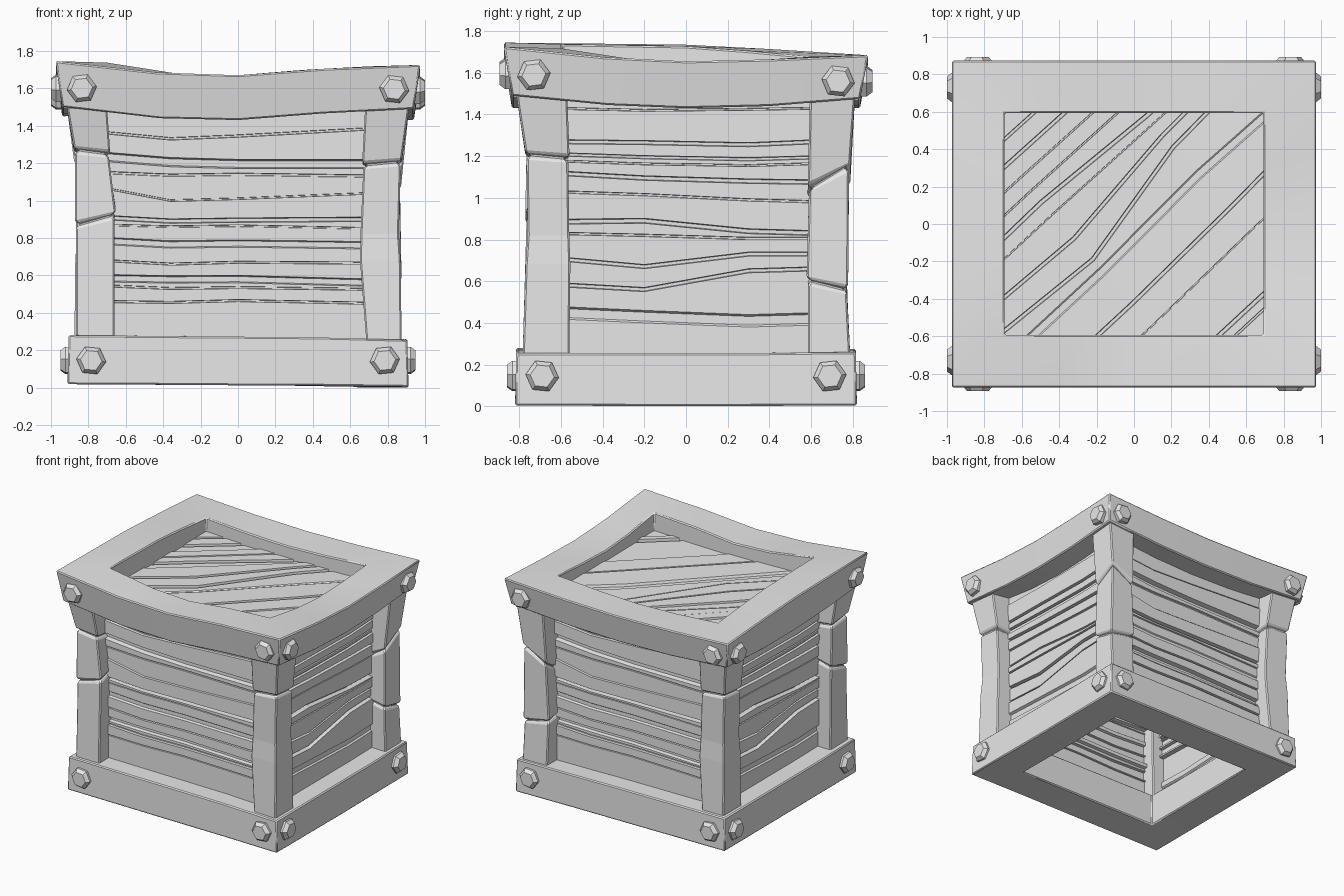
import bpy, bmesh, math
from mathutils import Matrix, Vector

grey = bpy.data.materials.new("plain_grey")
grey.diffuse_color = (0.8, 0.8, 0.8, 1)


def finish(name, bm, bevel=0.0, outward=None, smooth=False):
    """Turn a bmesh into a named object; outward fixes the facing of open sheets."""
    bmesh.ops.recalc_face_normals(bm, faces=bm.faces)
    if outward is not None:
        total = sum((f.normal * f.calc_area() for f in bm.faces), Vector())
        if total.dot(Vector(outward)) < 0:
            bmesh.ops.reverse_faces(bm, faces=bm.faces)
    me = bpy.data.meshes.new(name)
    bm.to_mesh(me)
    bm.free()
    me.materials.append(grey)
    ob = bpy.data.objects.new(name, me)
    bpy.context.collection.objects.link(ob)
    if bevel:
        mod = ob.modifiers.new("worn_edges", 'BEVEL')
        mod.width, mod.segments, mod.limit_method = bevel, 1, 'ANGLE'
        mod.angle_limit = math.radians(40)
    if smooth:
        bpy.context.view_layer.objects.active = ob
        ob.select_set(True)
        bpy.ops.object.shade_smooth_by_angle(angle=math.radians(30))
        ob.select_set(False)
    return ob


def loft(bm, rows, closed_rows=False, closed_cols=False, caps=False):
    """Bridge rows of points with quads."""
    vs = [[bm.verts.new(p) for p in r] for r in rows]
    n, m = len(vs), len(vs[0])
    for i in range(n if closed_rows else n - 1):
        for j in range(m if closed_cols else m - 1):
            a, b = vs[i], vs[(i + 1) % n]
            k = (j + 1) % m
            bm.faces.new((a[j], a[k], b[k], b[j]))
    if caps:
        bm.faces.new(vs[0])
        bm.faces.new(vs[-1])


# ---- mitred frames: warped rectangular rings ----
T = (-1, -0.45, 0, 0.48, 1)


def frame(name, top, bot, inner, ztop, zbot, inset):
    """ztop / zbot: five heights per side, in order front, right, back, left."""
    bm = bmesh.new()
    rows = []
    for s in range(4):
        for k in range(4):
            t = T[k]
            u, v = [(t, -1), (1, t), (-t, 1), (-1, -t)][s]
            zt, zb = ztop[s][k], zbot[s][k]
            rows.append([(u * bot[0], v * bot[1], zb), (u * top[0], v * top[1], zt),
                         (u * inner[0], v * inner[1], zt - inset),
                         (u * inner[0], v * inner[1], zb + inset)])
    loft(bm, rows, True, True)
    return finish(name, bm, 0.008, smooth=True)


frame("top_frame", (0.975, 0.875), (0.94, 0.835), (0.692, 0.593),
      [(1.745, 1.685, 1.67, 1.705, 1.725), (1.725, 1.675, 1.655, 1.665, 1.685),
       (1.685, 1.66, 1.65, 1.66, 1.685), (1.685, 1.715, 1.735, 1.74, 1.745)],
      [(1.50, 1.44, 1.43, 1.465, 1.49), (1.49, 1.445, 1.43, 1.44, 1.475),
       (1.475, 1.44, 1.43, 1.44, 1.475), (1.475, 1.45, 1.45, 1.465, 1.50)], 0.008)
frame("bottom_frame", (0.905, 0.815), (0.912, 0.82), (0.63, 0.54),
      [(0.28, 0.275, 0.272, 0.268, 0.255), (0.255,) * 4 + (0.26,),
       (0.26, 0.265, 0.27, 0.272, 0.275), (0.275,) * 4 + (0.28,)],
      [(0.018, 0.015, 0.012, 0.01, 0.004), (0.004, 0.002, 0, 0.002, 0.004),
       (0.004, 0.01, 0.012, 0.015, 0.018), (0.018,) * 5], 0.0)


# ---- corner posts with cracks ----
def post(name, sx, sy, rows):
    """rows: z, x inner, x outer, y inner, y outer, crack tilt (None for no crack)."""
    bm = bmesh.new()
    sections = []
    for z, xi, xo, yi, yo, tilt in rows:
        steps = [(0, 0)] if tilt is None else [(-0.015, 0), (0, 0.022), (0.015, -0.006)]
        for dz, g in steps:
            ring = []
            for i, j in ((1, 1), (-1, 1), (-1, -1), (1, -1)):
                x = xi + g if i > 0 else xo - g
                y = yi + g if j > 0 else yo - g
                ring.append((sx * x, sy * y, z + dz + (tilt or 0) * (i + j)))
            sections.append(ring)
    loft(bm, sections, False, True, True)
    return finish(name, bm, 0.008)


LEFT_POST = [(0.2, 0.66, 0.865, 0.56, 0.785, None), (0.92, 0.66, 0.865, 0.57, 0.765, 0.025),
             (1.25, 0.69, 0.872, 0.57, 0.765, -0.01), (1.5, 0.70, 0.915, 0.57, 0.815, None)]
RIGHT_POST = [(0.2, 0.69, 0.875, 0.56, 0.785, None), (0.68, 0.652, 0.87, 0.555, 0.77, None),
              (0.82, 0.655, 0.86, 0.56, 0.76, None), (1.19, 0.67, 0.87, 0.565, 0.765, -0.008),
              (1.5, 0.68, 0.915, 0.57, 0.815, None)]
BACK_POST = [(0.2, 0.66, 0.875, 0.585, 0.79, None), (0.6, 0.655, 0.868, 0.585, 0.772, 0.02),
             (1.05, 0.67, 0.865, 0.59, 0.782, -0.05), (1.5, 0.68, 0.915, 0.595, 0.812, None)]
post("front_left_post", -1, -1, LEFT_POST)
post("front_right_post", 1, -1, RIGHT_POST)
post("back_right_post", 1, 1, BACK_POST)
post("back_left_post", -1, 1, RIGHT_POST)


# ---- planked sheets: warped boards parted by grooves ----
def planks(stations, lo, hi, lines):
    """lines, rising: groove width, groove depth, then its position at each station."""
    bm = bmesh.new()
    n = len(stations)
    rows = [[(u, lo, 0) for u in stations]]
    off = 0.0
    for k, (w, d, *vs) in enumerate(lines):
        nxt = (0.008, -0.004, 0.004)[k % 3]
        for e, depth in ((-0.5, off), (-0.35, -d), (0.35, -d), (0.5, nxt)):
            rows.append([(stations[i], vs[i] + e * w, depth) for i in range(n)])
        off = nxt
    rows.append([(u, hi, off) for u in stations])
    loft(bm, rows)
    return bm


FRONT = [(0.012, 0.012, 0.46, 0.455, 0.465, 0.45), (0.012, 0.012, 0.545, 0.53, 0.535, 0.525),
         (0.04, 0.03, 0.585, 0.578, 0.58, 0.56), (0.012, 0.012, 0.68, 0.66, 0.67, 0.665),
         (0.04, 0.012, 0.785, 0.765, 0.77, 0.76), (0.01, 0.01, 0.87, 0.86, 0.865, 0.85),
         (0.024, 0.03, 0.91, 0.89, 0.895, 0.90), (0.01, 0.01, 1.07, 1.0, 1.01, 1.04),
         (0.014, 0.012, 1.15, 1.135, 1.14, 1.13), (0.05, 0.03, 1.235, 1.205, 1.195, 1.195),
         (0.014, 0.012, 1.365, 1.33, 1.345, 1.385)]
SIDE = [(0.06, 0.012, 0.45, 0.43, 0.41, 0.42), (0.02, 0.03, 0.585, 0.56, 0.65, 0.66),
        (0.02, 0.03, 0.71, 0.67, 0.73, 0.73), (0.012, 0.012, 0.83, 0.82, 0.805, 0.805),
        (0.024, 0.03, 0.885, 0.89, 0.84, 0.83), (0.012, 0.012, 1.03, 1.015, 0.99, 0.98),
        (0.022, 0.03, 1.12, 1.095, 1.08, 1.075), (0.01, 0.012, 1.178, 1.163, 1.155, 1.165),
        (0.016, 0.02, 1.21, 1.195, 1.185, 1.195), (0.02, 0.03, 1.27, 1.265, 1.255, 1.27),
        (0.01, 0.012, 1.43, 1.42, 1.425, 1.43)]
for name, lines, st, dist, turn in (("front_planks", FRONT, (-0.73, -0.36, 0, 0.73), 0.665, 0),
                                    ("right_planks", SIDE, (-0.64, -0.2, 0.3, 0.64), 0.755, 90),
                                    ("back_planks", FRONT, (-0.73, -0.36, 0, 0.73), 0.665, 180),
                                    ("left_planks", SIDE, (-0.64, -0.2, 0.3, 0.64), 0.755, 270)):
    bm = planks(st, 0.2, 1.5, lines)
    spin = Matrix.Rotation(math.radians(turn), 4, 'Z')
    bm.transform(spin @ Matrix.Translation((0, -dist, 0)) @ Matrix.Rotation(math.pi / 2, 4, 'X'))
    finish(name, bm, outward=spin @ Vector((0, -1, 0)))

# ---- lid: diagonal planks trimmed to the frame opening ----
LID = [(0.014, 0.03, -0.81, -0.81, -0.80, -0.80), (0.024, 0.03, -0.75, -0.75, -0.74, -0.74),
       (0.008, 0.012, -0.48, -0.47, -0.445, -0.43), (0.022, 0.03, -0.32, -0.31, -0.28, -0.245),
       (0.05, 0.01, -0.085, -0.075, -0.035, -0.04), (0.022, 0.03, 0.045, 0.007, 0.165, 0.2),
       (0.022, 0.03, 0.18, 0.157, 0.25, 0.28), (0.008, 0.012, 0.32, 0.33, 0.33, 0.33),
       (0.024, 0.03, 0.395, 0.418, 0.385, 0.375), (0.01, 0.012, 0.49, 0.5, 0.5, 0.49),
       (0.01, 0.012, 0.585, 0.59, 0.59, 0.59), (0.022, 0.03, 0.685, 0.69, 0.69, 0.69),
       (0.018, 0.03, 0.795, 0.80, 0.80, 0.80)]
bm = planks((-1.0, -0.29, 0.43, 1.0), -1.0, 1.0, LID)
bm.transform(Matrix.Translation((0, 0, 1.555)) @ Matrix.Rotation(math.radians(42), 4, 'Z'))
for nx, ny, d in ((1, 0, 0.7), (-1, 0, 0.7), (0, 1, 0.6), (0, -1, 0.6)):
    bmesh.ops.bisect_plane(bm, geom=bm.verts[:] + bm.edges[:] + bm.faces[:],
                           plane_co=(nx * d, ny * d, 0), plane_no=(nx, ny, 0), clear_outer=True)
for v in bm.verts:
    v.co.z += 0.015 * (abs(v.co.x) / 0.7) ** 2 - 0.012 * v.co.y
finish("lid_planks", bm, outward=(0, 0, 1))


# ---- hexagonal bolt heads ----
def bolt(name, turn, along, dist, z, spin):
    bm = bmesh.new()
    loft(bm, [[(r * math.cos(a), r * math.sin(a), h)
               for a in (spin + k * math.pi / 3 for k in range(6))]
              for r, h in ((0.08, -0.04), (0.08, 0.015), (0.058, 0.042))], False, True, True)
    bm.transform(Matrix.Rotation(math.radians(turn), 4, 'Z')
                 @ Matrix.Translation((along, -dist, z)) @ Matrix.Rotation(math.pi / 2, 4, 'X'))
    finish(name, bm)


for side, turn, top_d, low_d, top_a, low_a, zl, zr in (
        ("front", 0, 0.852, 0.818, 0.835, 0.785, 1.60, 1.595),
        ("right", 90, 0.958, 0.908, 0.73, 0.69, 1.59, 1.56),
        ("back", 180, 0.852, 0.818, 0.835, 0.785, 1.56, 1.56),
        ("left", 270, 0.958, 0.908, 0.73, 0.69, 1.56, 1.60)):
    for end, s, zt in (("a", -1, zl), ("b", 1, zr)):
        bolt(f"{side}_top_bolt_{end}", turn, s * top_a, top_d, zt, -0.12 * s)
        bolt(f"{side}_bottom_bolt_{end}", turn, s * low_a, low_d, 0.145, 0.1 * s)
